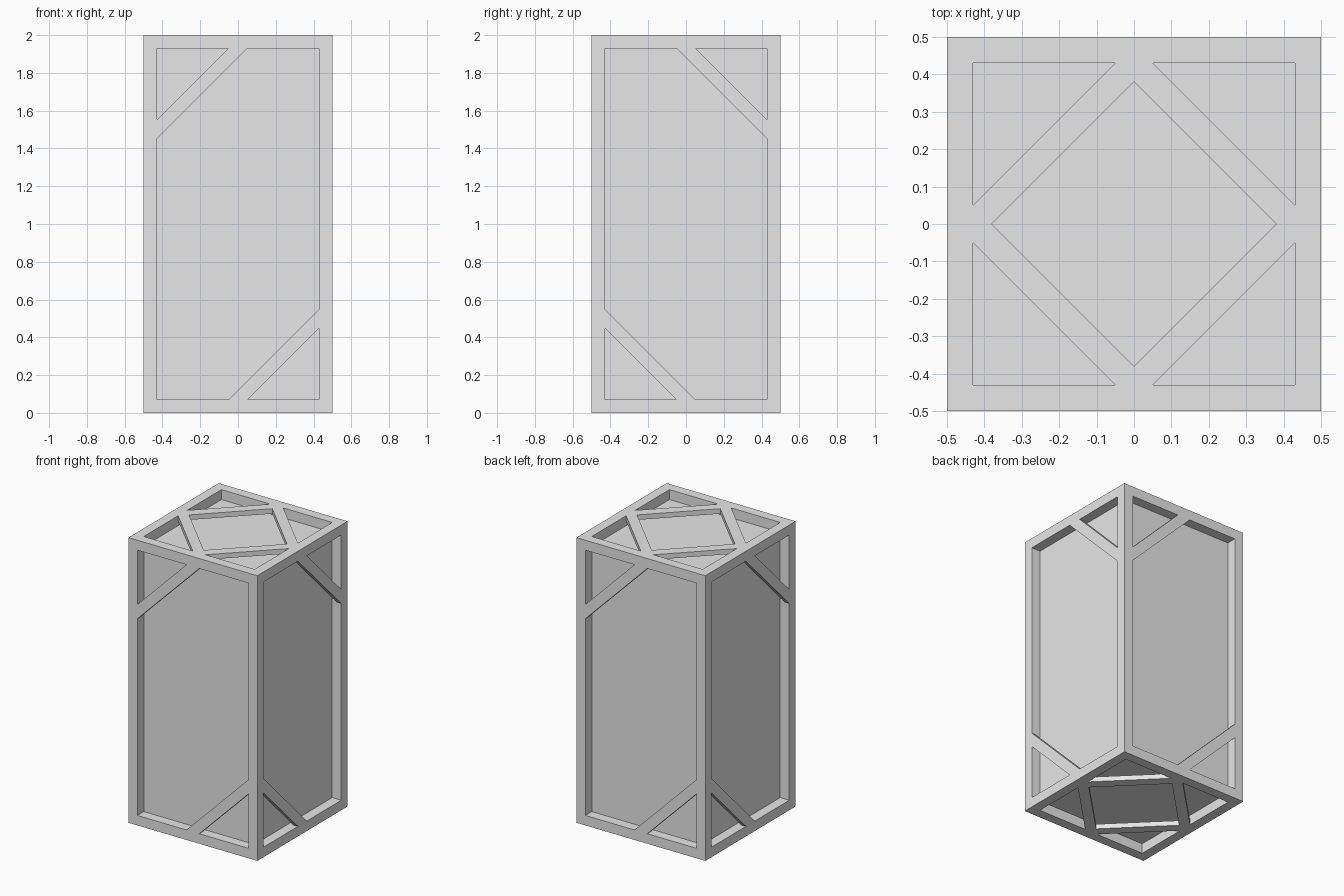
import bpy, bmesh
from math import radians
from mathutils import Matrix, Vector

if "Cube" in bpy.data.objects:
    bpy.data.objects.remove(bpy.data.objects["Cube"], do_unlink=True)

HALF, HEIGHT = 0.5, 2.0      # outer box
FRAME = 0.07                 # rail width and panel depth
BAR_DEPTH = 0.035            # thickness of the diagonal braces
IN = HALF - FRAME            # half opening width
TOP = HEIGHT / 2 - FRAME     # half opening height
GAP = 0.05                   # half of a brace's end width

grey = bpy.data.materials.new("light_grey")
grey.use_nodes = True
grey.diffuse_color = (0.8, 0.8, 0.8, 1)
grey.node_tree.nodes["Principled BSDF"].inputs["Base Color"].default_value = (0.8, 0.8, 0.8, 1)


def finish(name, bm):
    bmesh.ops.recalc_face_normals(bm, faces=bm.faces)
    mesh = bpy.data.meshes.new(name)
    bm.to_mesh(mesh)
    bm.free()
    mesh.materials.append(grey)
    obj = bpy.data.objects.new(name, mesh)
    bpy.context.collection.objects.link(obj)
    return obj


def brace(name, points, matrix):
    """Flat bar whose outer face lies in the local z = 0 plane."""
    bm = bmesh.new()
    face = bm.faces.new([bm.verts.new((x, y, 0)) for x, y in points])
    new = bmesh.ops.extrude_face_region(bm, geom=[face])["geom"]
    verts = [v for v in new if isinstance(v, bmesh.types.BMVert)]
    bmesh.ops.translate(bm, verts=verts, vec=Vector((0, 0, -BAR_DEPTH)))
    bm.transform(matrix)
    return finish(name, bm)


# Box frame with a recessed panel on every side
bm = bmesh.new()
bmesh.ops.create_cube(bm, size=1, matrix=Matrix.Translation((0, 0, HEIGHT / 2))
                      @ Matrix.Diagonal((1, 1, HEIGHT, 1)))
panels = list(bm.faces)
bmesh.ops.inset_individual(bm, faces=panels, thickness=FRAME, use_even_offset=True)
for panel in panels:
    inward = -panel.normal * FRAME
    walls = bmesh.ops.extrude_discrete_faces(bm, faces=[panel])["faces"][0]
    bmesh.ops.translate(bm, verts=list(walls.verts), vec=inward)
finish("box_frame", bm)

# Two opposite corner braces on each upright side, mirrored on alternate sides
corner = [(-IN, TOP - IN - GAP), (GAP, TOP), (-GAP, TOP), (-IN, TOP - IN + GAP)]
for turn, side in enumerate(("front", "left", "back", "right")):
    place = (Matrix.Rotation(radians(90 * turn), 4, "Z")
             @ Matrix.Translation((0, -HALF, HEIGHT / 2))
             @ Matrix.Rotation(radians(90), 4, "X"))
    flip = -1 if turn % 2 else 1
    for end, sign in (("upper", 1), ("lower", -1)):
        brace(f"{side}_{end}_brace", [(sign * flip * x, sign * y) for x, y in corner], place)

# Diamond of four braces on the top and the underside
inner = IN - GAP
quarter = [(inner, 0), (IN, 0), (IN, GAP), (GAP, IN), (0, IN), (0, inner)]
for name, place in (("top", Matrix.Translation((0, 0, HEIGHT))),
                    ("bottom", Matrix.Rotation(radians(180), 4, "X"))):
    for turn in range(4):
        brace(f"{name}_diamond_brace_{turn + 1}", quarter,
              place @ Matrix.Rotation(radians(90 * turn), 4, "Z"))
